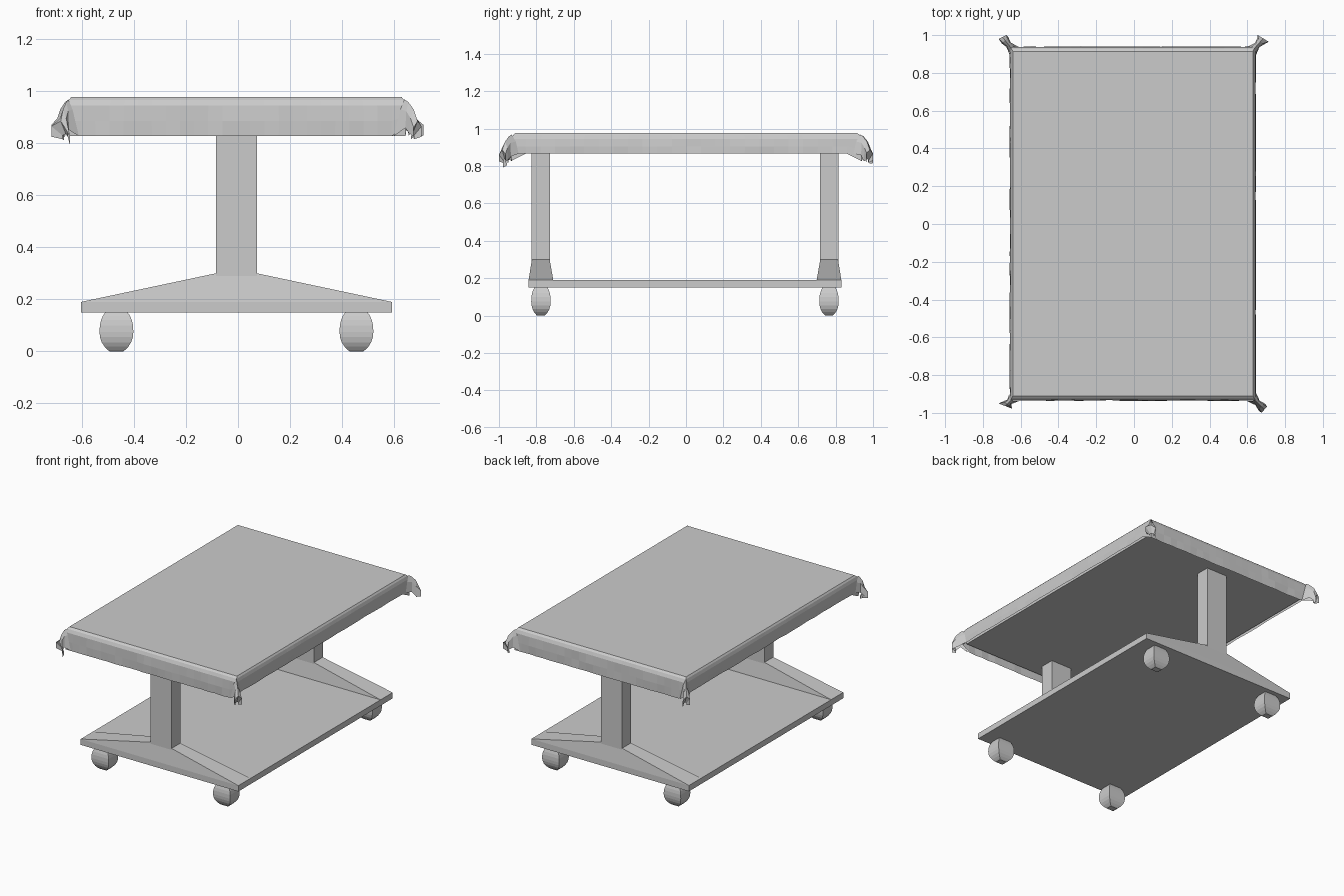
import bpy, bmesh, random
from mathutils import Vector

if "Cube" in bpy.data.objects:
    bpy.data.objects.remove(bpy.data.objects["Cube"])

random.seed(4)
CX, CY = -0.006, -0.0055   # centre of the rigid frame


def make(name, verts, faces, solid=True):
    me = bpy.data.meshes.new(name)
    bm = bmesh.new()
    vs = [bm.verts.new(v) for v in verts]
    for f in faces:
        bm.faces.new([vs[i] for i in f])
    if solid:
        bmesh.ops.recalc_face_normals(bm, faces=bm.faces[:])
    bm.to_mesh(me)
    bm.free()
    ob = bpy.data.objects.new(name, me)
    bpy.context.collection.objects.link(ob)
    return ob


def loft(name, rings, cap0=True, cap1=True):
    n = len(rings[0])
    verts = [p for r in rings for p in r]
    faces = [(k * n + i, k * n + (i + 1) % n, (k + 1) * n + (i + 1) % n, (k + 1) * n + i)
             for k in range(len(rings) - 1) for i in range(n)]
    if cap0:
        faces.append(tuple(range(n)))
    if cap1:
        faces.append(tuple(range((len(rings) - 1) * n, len(rings) * n)))
    return make(name, verts, faces)


def rect(x0, x1, y0, y1, z):
    return [(x0, y0, z), (x1, y0, z), (x1, y1, z), (x0, y1, z)]


def box(name, cx, cy, hx, hy, z0, z1):
    return loft(name, [rect(cx - hx, cx + hx, cy - hy, cy + hy, z) for z in (z0, z1)])


# base shelf and solid table top
box("base_shelf", CX, CY, 0.598, 0.836, 0.15, 0.19)
box("table_top", CX, 0.0, 0.632, 0.915, 0.868, 0.965)

# posts with sloping foot braces
for label, s in (("front", -1), ("back", 1)):
    py = CY + s * 0.771
    box(label + "_post", CX, py, 0.079, 0.049, 0.19, 0.87)
    yo, yi = CY + s * 0.836, CY + s * 0.704
    to, ti = py + s * 0.0475, py - s * 0.0475
    outline = [(-0.598, 0.19), (0.598, 0.19), (0.079, 0.30), (-0.079, 0.30)]
    loft(label + "_foot_brace",
         [[(CX + x, yo if z < 0.2 else to, z) for x, z in outline],
          [(CX + x, yi if z < 0.2 else ti, z) for x, z in outline]])

# four-sided rounded castors: (height, fraction of the full width)
profile = [(0, 0.4), (0.006, 0.52), (0.018, 0.70), (0.035, 0.87), (0.055, 0.97), (0.075, 1),
           (0.10, 0.98), (0.12, 0.91), (0.137, 0.80), (0.152, 0.64)]
for sx in (-1, 1):
    for sy in (-1, 1):
        wx, wy = CX + sx * 0.461, CY + sy * 0.77
        loft("castor", [rect(wx - 0.065 * f, wx + 0.065 * f, wy - 0.052 * f, wy + 0.052 * f, z)
                        for z, f in profile])

# tablecloth: flat top, rolled edge and slightly rippled skirt
N = 24


def cloth_ring(hx, hy, z_short, z_long, ripple=0.0):
    c = [(-hx, -hy), (hx, -hy), (hx, hy), (-hx, hy)]
    ring = []
    for side in range(4):
        a, b = Vector(c[side]), Vector(c[(side + 1) % 4])
        z = z_short if side % 2 == 0 else z_long
        out = Vector((b - a).yx) * Vector((1, 1)).length_squared / 2
        out = Vector((out.x, -out.y)).normalized()
        for i in range(N):
            p = a.lerp(b, i / N) + out * (random.uniform(-ripple, ripple) if i else 0)
            ring.append((p.x + CX, p.y + 0.002, z))
    return ring


loft("tablecloth", [
    cloth_ring(0.635, 0.912, 0.977, 0.977),
    cloth_ring(0.643, 0.926, 0.966, 0.966),
    cloth_ring(0.649, 0.935, 0.945, 0.945, 0.001),
    cloth_ring(0.651, 0.937, 0.885, 0.905, 0.002),
    cloth_ring(0.650, 0.936, 0.827, 0.866, 0.003)], cap1=False)

# drooping gathered cloth corners: side signs, then the two spread tips and their heights
corners = [
    (-1, -1, (-0.717, -0.95, 0.865), (-0.645, -0.978, 0.792)),
    (1, -1, (0.705, -0.965, 0.865), (0.675, -1.0, 0.825)),
    (1, 1, (0.713, 0.965, 0.870), (0.655, 1.0, 0.830)),
    (-1, 1, (-0.717, 0.98, 0.870), (-0.675, 1.0, 0.815)),
]
for sx, sy, ta, tb in corners:
    A, B = Vector(ta), Vector(tb)
    corner = Vector((sx * 0.645 + CX, sy * 0.932, 0.968))
    tip = (A + B) / 2
    tip.z = 0.885
    side = Vector((sx, -sy, 0)).normalized()

    def row(t, zr, zf, w):
        c = corner.lerp(tip, t)
        c.z = zr
        f = Vector((c.x, c.y, zf))
        j = Vector((0, 0, random.uniform(-0.01, 0.01)))
        return [f + side * w + j, c + side * w * 0.7 - Vector((0, 0, 0.035)), c,
                c - side * w * 0.7 - Vector((0, 0, 0.035)), f - side * w - j]

    start = [Vector((sx * 0.652 + CX, sy * 0.895, 0.866)), Vector((sx * 0.652 + CX, sy * 0.91, 0.93)),
             corner, Vector((sx * 0.63 + CX, sy * 0.938, 0.93)), Vector((sx * 0.605 + CX, sy * 0.938, 0.827))]
    end = [A - Vector((0, 0, 0.04)), A, tip, B + Vector((0, 0, 0.035)), B]
    low = tip - Vector((sx * 0.03, sy * 0.02, 0.075))
    rows = [start, row(0.3, 0.958, 0.855, 0.016), row(0.7, 0.93, 0.835, 0.024), end,
            [low.lerp(p, 0.35) for p in end]]
    verts = [tuple(p) for r in rows for p in r]
    faces = [(k * 5 + i, k * 5 + i + 1, k * 5 + i + 6, k * 5 + i + 5)
             for k in range(len(rows) - 1) for i in range(4)]
    make("cloth_corner_fold", verts, faces)
